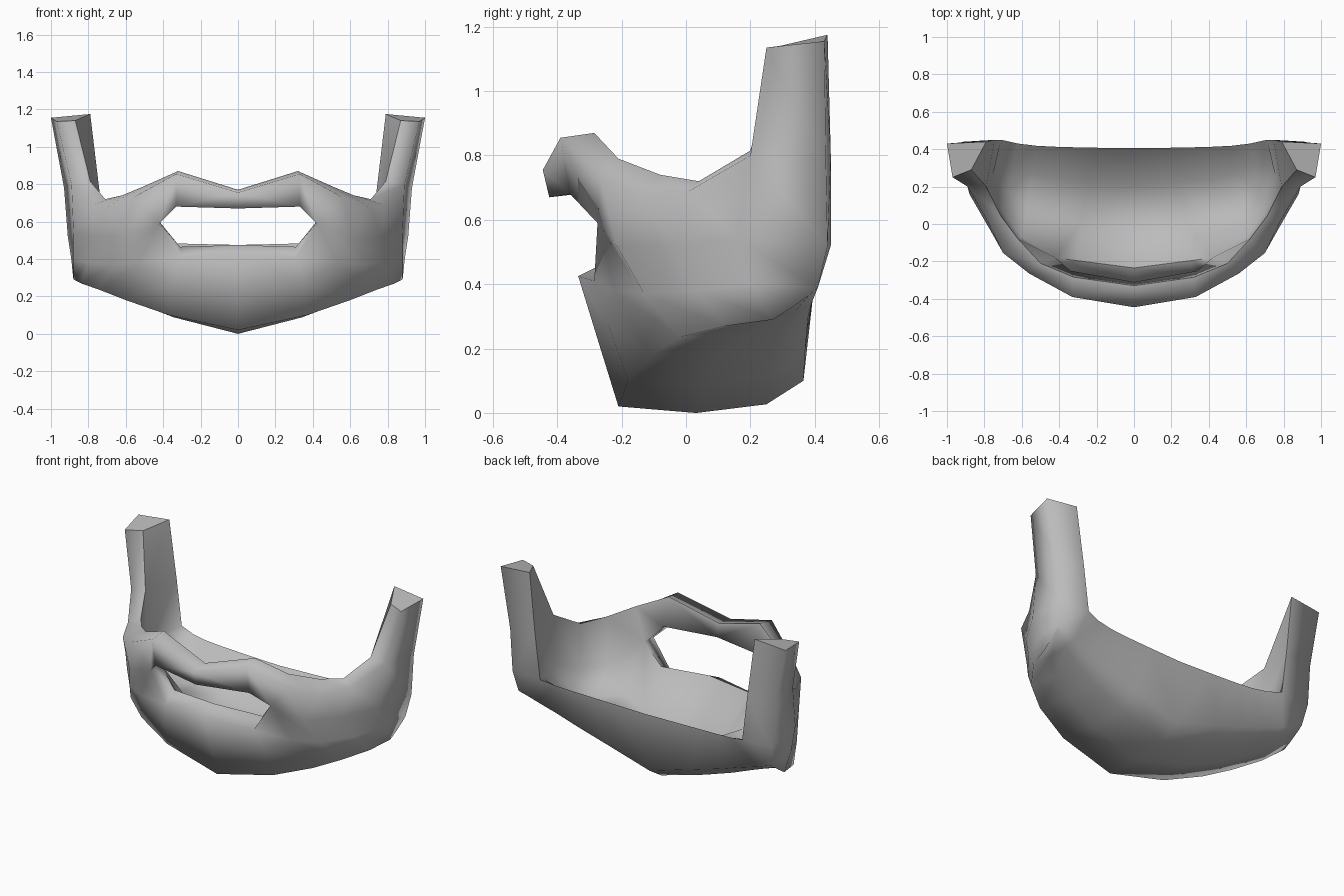
import bpy
import bmesh
from mathutils import Vector

default_cube = bpy.data.objects.get("Cube")
if default_cube:
    bpy.data.objects.remove(default_cube, do_unlink=True)

# Grey hair material
hair = bpy.data.materials.new("hair_grey")
hair.use_nodes = True
hair.diffuse_color = (0.5, 0.5, 0.5, 1)
hair.node_tree.nodes["Principled BSDF"].inputs["Base Color"].default_value = hair.diffuse_color
hair.node_tree.nodes["Principled BSDF"].inputs["Roughness"].default_value = 0.8


def sag(start_row, end_row, position, depth):
    """Row between two others, hanging lower where the gap is wider."""
    result = []
    for start, end in zip(start_row, end_row):
        start, end = Vector(start), Vector(end)
        point = start.lerp(end, position)
        point.z -= depth * (end - start).length_squared
        result.append(point)
    return result


# Rows run from the centre line, around the cheek, to the back of the sideburn
# Moustache and cheek: inner top edge, then outer crest
top_edge = [(0, -.33, .77), (.32, -.285, .87), (.5, -.21, .79), (.62, -.08, .74),
            (.71, .04, .72), (.79, .2, .815), (.745, .45, .8)]
crest = [(0, -.445, .755), (.33, -.39, .855), (.56, -.265, .73), (.7, -.155, .68),
         (.78, .01, .69), (.89, .2, .8), (.93, .435, .78)]

# Cheek band beside the mouth, starting at the mouth corner
cheek_outer = [(.42, -.275, .59), (.61, -.215, .52), (.77, -.03, .52), (.88, .16, .54), (.91, .44, .52)]
cheek_inner = [(.42, -.18, .6), (.6, -.07, .44), (.7, .06, .44), (.76, .24, .52), (.71, .45, .52)]

# Mouth opening, closing into the cheek band
upper_outer = [(0, -.425, .67), (.33, -.36, .68)] + cheek_outer
upper_inner = [(0, -.31, .69), (.34, -.25, .69)] + cheek_inner
lip_outer = [(0, -.335, .425), (.31, -.285, .41)] + cheek_outer
lip_inner = [(0, -.235, .475), (.31, -.195, .465)] + cheek_inner

# Chin, jaw line, lower back edge and upper back rim
jaw = [(0, -.21, .02), (.37, -.18, .1), (.6, -.11, .18), (.74, -.02, .235),
       (.84, .12, .27), (.88, .27, .29), (.89, .41, .39)]
chin = [(0, -.272, .22), (.35, -.24, .27), (.53, -.22, .38), (.67, -.13, .37),
        (.8, .03, .38), (.88, .2, .4), jaw[-1]]
back_low = [(0, .365, .1), (.3, .37, .19), (.5, .375, .25), (.65, .38, .3),
            (.77, .39, .34), jaw[-1], jaw[-1]]
rim = [(0, .405, .475), (.22, .408, .48), (.4, .412, .485), (.52, .418, .49),
       (.62, .43, .5), cheek_inner[-1], cheek_inner[-1]]

# Rounded underside and hollow bowl
under_front = sag(jaw, back_low, .42, .16)
under_back = sag(jaw, back_low, .8, .17)
bowl_front = sag(lip_inner, rim, .33, .6)
bowl_back = sag(lip_inner, rim, .7, .5)

bm = bmesh.new()
shared = {}


def vert(point):
    key = tuple(round(value, 4) for value in point)
    if key not in shared:
        shared[key] = bm.verts.new(key)
    return shared[key]


def face(*points):
    corners = list(dict.fromkeys(vert(point) for point in points))
    if len(corners) > 2 and not bm.faces.get(corners):
        bm.faces.new(corners)


def bridge(first, second, columns):
    for i in range(columns):
        face(first[i], first[i + 1], second[i + 1], second[i])


def sharpen(points):
    for first, second in zip(points, points[1:]):
        edge = bm.edges.get((vert(first), vert(second)))
        if edge:
            edge.smooth = False


last = len(jaw) - 1
mouth_columns = 2

# Moustache, top edge and inner cheek
bridge(top_edge, crest, last - 1)
bridge(crest, upper_outer, last)
bridge(upper_outer, upper_inner, mouth_columns)
bridge(upper_inner, top_edge, last)

# Chin, underside, back wall, bowl and lip
chin_rows = [lip_outer, chin, jaw, under_front, under_back, back_low, rim,
             bowl_back, bowl_front, lip_inner]
for first, second in zip(chin_rows, chin_rows[1:]):
    bridge(first, second, last)
bridge(lip_inner, lip_outer, mouth_columns)

# Back of the cheek below the sideburn
face(top_edge[-1], crest[-1], cheek_outer[-1], cheek_inner[-1])
face(cheek_outer[-1], jaw[-1], cheek_inner[-1])

# Sideburn rising from the end of the cheek
sideburn_base = [top_edge[-2], top_edge[-1], crest[-1], crest[-2]]
sideburn_tip = [(.87, .29, 1.14), (.79, .44, 1.175), (1, .43, 1.155), (.97, .25, 1.135)]
for i in range(len(sideburn_base)):
    face(sideburn_base[i - 1], sideburn_base[i], sideburn_tip[i], sideburn_tip[i - 1])
face(*sideburn_tip)

# Smooth everywhere except the rim, lip, top and sideburn edges
bmesh.ops.recalc_face_normals(bm, faces=bm.faces[:])
for polygon in bm.faces:
    polygon.smooth = True
sharpen(rim[:last] + [top_edge[-1], sideburn_tip[1]])
sharpen(top_edge[:last] + [sideburn_tip[0]])
sharpen(lip_inner[:mouth_columns + 1])
sharpen(sideburn_tip + sideburn_tip[:1])

mesh = bpy.data.meshes.new("beard")
bm.to_mesh(mesh)
bm.free()
mesh.materials.append(hair)

# Mirrored beard
beard = bpy.data.objects.new("beard", mesh)
bpy.context.collection.objects.link(beard)
mirror = beard.modifiers.new("mirror_sides", "MIRROR")
mirror.use_clip = True
mirror.merge_threshold = 0.001
